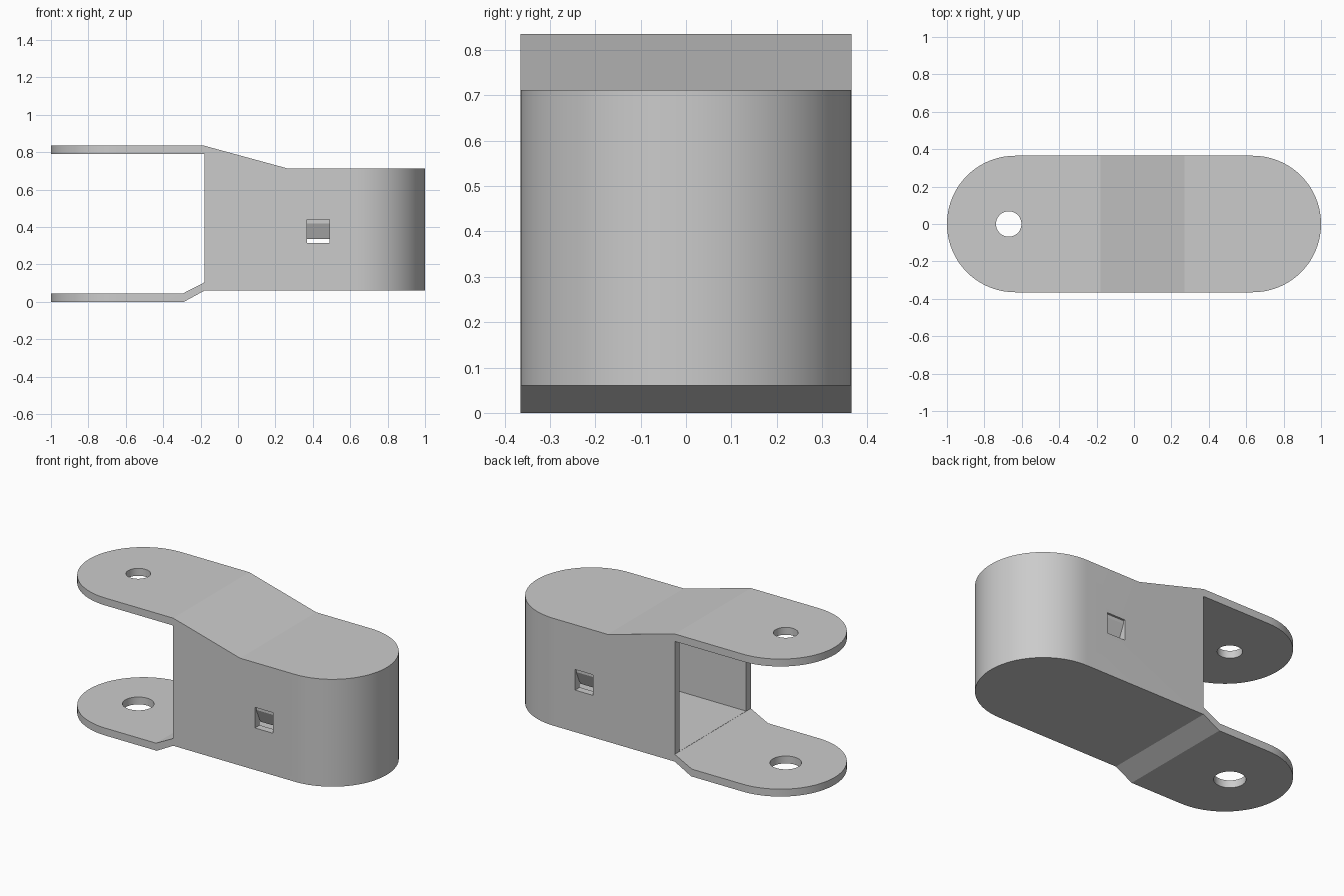
import bpy, bmesh, math

cube = bpy.data.objects.get("Cube")
if cube:
    bpy.data.objects.remove(cube, do_unlink=True)

HALF_WIDTH = 0.365
WALL = 0.045
FORK_X = -0.18

metal = bpy.data.materials.new("plain grey")
metal.use_nodes = True
grey = (0.6, 0.6, 0.6, 1)
metal.diffuse_color = grey
metal.node_tree.nodes["Principled BSDF"].inputs["Base Color"].default_value = grey


def prism(name, points, offset):
    """Extrude a closed loop of 3D points by an offset vector."""
    bm = bmesh.new()
    face = bm.faces.new([bm.verts.new(p) for p in points])
    ext = bmesh.ops.extrude_face_region(bm, geom=[face])
    moved = [v for v in ext["geom"] if isinstance(v, bmesh.types.BMVert)]
    bmesh.ops.translate(bm, verts=moved, vec=offset)
    bmesh.ops.recalc_face_normals(bm, faces=bm.faces)
    mesh = bpy.data.meshes.new(name)
    bm.to_mesh(mesh)
    bm.free()
    obj = bpy.data.objects.new(name, mesh)
    bpy.context.collection.objects.link(obj)
    mesh.materials.append(metal)
    return obj


def side_prism(name, profile, depth=1):
    """Extrude an x-z profile across the width."""
    return prism(name, [(x, -depth / 2, z) for x, z in profile], (0, depth, 0))


def stadium(name, radius, steps=40):
    """Upright prism with two rounded ends."""
    centre = 1 - HALF_WIDTH
    points = []
    for side, start in ((1, -math.pi / 2), (-1, math.pi / 2)):
        for i in range(steps + 1):
            a = start + math.pi * i / steps
            points.append((side * centre + radius * math.cos(a), radius * math.sin(a), -0.1))
    return prism(name, points, (0, 0, 1.1))


def cylinder(name, x, z, radius, sides=48):
    ring = [(x + radius * math.cos(i * math.tau / sides),
             radius * math.sin(i * math.tau / sides), z - 0.1) for i in range(sides)]
    return prism(name, ring, (0, 0, 0.2))


def combine(target, cutter, operation="DIFFERENCE"):
    mod = target.modifiers.new("cut", "BOOLEAN")
    mod.operation = operation
    mod.solver = "EXACT"
    mod.object = cutter
    bpy.context.view_layer.objects.active = target
    bpy.ops.object.modifier_apply(modifier=mod.name)
    bpy.data.objects.remove(cutter, do_unlink=True)


# Outer body: rounded plan trimmed by the stepped side profile
body = stadium("bracket_body", HALF_WIDTH)
combine(body, side_prism("outer_profile", [
    (-1.2, 0), (-0.29, 0), (FORK_X, 0.06), (1.2, 0.06),
    (1.2, 0.712), (0.27, 0.712), (FORK_X, 0.835), (-1.2, 0.835)]), "INTERSECT")

# Hollow interior behind the walls
cavity = stadium("cavity", HALF_WIDTH - WALL)
combine(cavity, side_prism("cavity_profile", [
    (-0.21, 0.105), (1.2, 0.105), (1.2, 0.667), (0.265, 0.667),
    (FORK_X, 0.788), (-0.21, 0.788)]), "INTERSECT")
combine(body, cavity)

# Open gap between the two fork plates
combine(body, side_prism("fork_gap", [
    (-1.2, 0.045), (-0.295, 0.045), (FORK_X, 0.104), (FORK_X, 0.79), (-1.2, 0.79)]))

# Pivot holes, the lower one larger
combine(body, cylinder("upper_hole", -0.67, 0.81, 0.068))
combine(body, cylinder("lower_hole", -0.67, 0.02, 0.087))

# Square windows through both walls
combine(body, side_prism("windows", [(0.37, 0.315), (0.49, 0.315), (0.49, 0.44), (0.37, 0.44)]))

# Sloping catch inside each window: inset depth and height
catch = [(0.012, 0.44), (0.012, 0.42), (0.05, 0.335), (0.07, 0.335), (0.045, 0.42), (0.045, 0.44)]
for side, name in ((-1, "front_catch"), (1, "back_catch")):
    prism(name, [(0.37, side * (HALF_WIDTH - d), z) for d, z in catch], (0.12, 0, 0))

# Smooth the rounded ends while keeping edges crisp
bpy.ops.object.select_all(action="DESELECT")
body.select_set(True)
bpy.context.view_layer.objects.active = body
bpy.ops.object.shade_smooth_by_angle(angle=math.radians(12))
